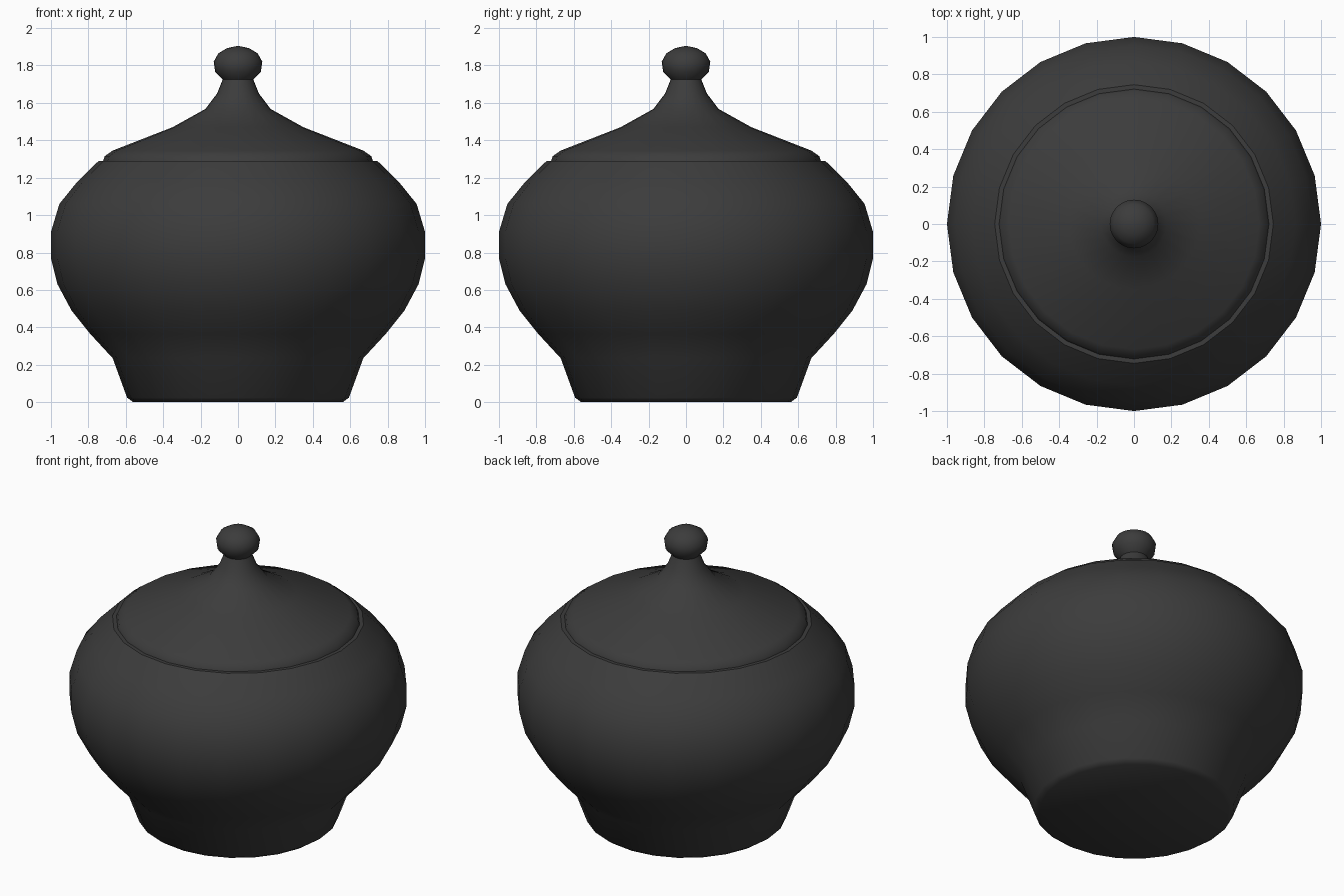
import bpy, bmesh
from math import cos, sin, pi, radians

if "Cube" in bpy.data.objects:
    bpy.data.objects.remove(bpy.data.objects["Cube"])

SIDES = 24

# Dark glaze shared by both parts
glaze = bpy.data.materials.new("dark_glaze")
glaze.diffuse_color = (0.045, 0.045, 0.045, 1)
glaze.use_nodes = True
glaze.node_tree.nodes["Principled BSDF"].inputs["Base Color"].default_value = glaze.diffuse_color


def lathe(name, profile, angle=40):
    """Revolve an (r, z) profile about z; r = 0 becomes a single pole."""
    bm = bmesh.new()
    rings = []
    for r, z in profile:
        if r == 0:
            rings.append([bm.verts.new((0, 0, z))] * SIDES)
        else:
            rings.append([bm.verts.new((r * cos(2 * pi * i / SIDES),
                                        r * sin(2 * pi * i / SIDES), z))
                          for i in range(SIDES)])
    for a, b in zip(rings, rings[1:]):
        for i in range(SIDES):
            j = (i + 1) % SIDES
            bm.faces.new(list(dict.fromkeys((a[i], a[j], b[j], b[i]))))
    bmesh.ops.recalc_face_normals(bm, faces=bm.faces)
    mesh = bpy.data.meshes.new(name)
    bm.to_mesh(mesh)
    bm.free()
    ob = bpy.data.objects.new(name, mesh)
    bpy.context.collection.objects.link(ob)
    mesh.materials.append(glaze)
    bpy.ops.object.select_all(action='DESELECT')
    ob.select_set(True)
    bpy.context.view_layer.objects.active = ob
    bpy.ops.object.shade_smooth_by_angle(angle=radians(angle))
    return ob


# Bowl: foot, rounded belly, flat rim and hollow inside
lathe("bowl", [
    (0, 0), (0.56, 0), (0.593, 0.024), (0.67, 0.235), (0.79, 0.365),
    (0.89, 0.49), (0.965, 0.63), (1.0, 0.77), (1.0, 0.91), (0.955, 1.06),
    (0.862, 1.175), (0.745, 1.29),
    (0.67, 1.29), (0.79, 1.15), (0.9, 0.92), (0.88, 0.68), (0.74, 0.42),
    (0.58, 0.25), (0, 0.2)])

# Lid with flared cone and round knob
lathe("lid", [
    (0, 1.288), (0.722, 1.288), (0.713, 1.315), (0.67, 1.345),
    (0.35, 1.47), (0.175, 1.567), (0.112, 1.65), (0.082, 1.725),
    (0.122, 1.765), (0.13, 1.82), (0.105, 1.865), (0.058, 1.893),
    (0, 1.905)], 60)
